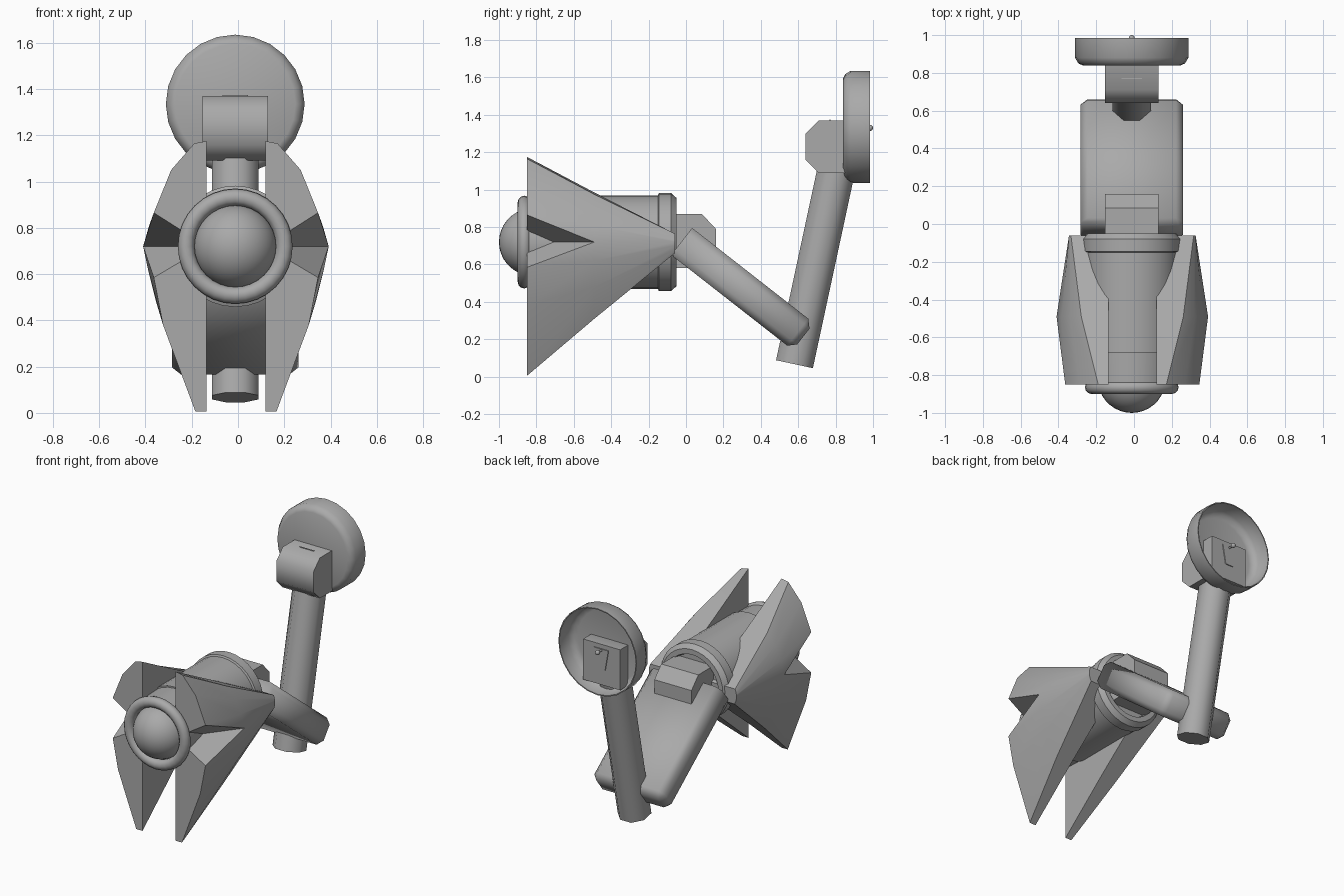
import bpy, bmesh, math
from mathutils import Matrix, Vector

if "Cube" in bpy.data.objects:
    bpy.data.objects.remove(bpy.data.objects["Cube"], do_unlink=True)

CX = -0.012          # centre line of the lamp
AXIS_Z = 0.72        # height of the lamp barrel axis

grey = bpy.data.materials.new("plain grey")
grey.use_nodes = True
grey.diffuse_color = (0.4, 0.4, 0.4, 1)
grey.node_tree.nodes["Principled BSDF"].inputs["Base Color"].default_value = (0.4, 0.4, 0.4, 1)


def finish(name, bm, smooth=None):
    """Turn a bmesh into a named object, smooth below the given angle."""
    bmesh.ops.remove_doubles(bm, verts=bm.verts, dist=0.0005)
    bmesh.ops.recalc_face_normals(bm, faces=bm.faces)
    mesh = bpy.data.meshes.new(name)
    bm.to_mesh(mesh)
    bm.free()
    mesh.materials.append(grey)
    obj = bpy.data.objects.new(name, mesh)
    bpy.context.collection.objects.link(obj)
    if smooth:
        bpy.ops.object.select_all(action='DESELECT')
        obj.select_set(True)
        bpy.context.view_layer.objects.active = obj
        bpy.ops.object.shade_smooth_by_angle(angle=math.radians(smooth))
    return obj


def revolve(name, profile, z, sides=32, smooth=35):
    """Spin (y, radius) points about a line along y."""
    bm = bmesh.new()
    verts = [bm.verts.new((CX + r, y, z)) for y, r in profile]
    edges = [bm.edges.new(pair) for pair in zip(verts, verts[1:])]
    bmesh.ops.spin(bm, geom=verts + edges, cent=(CX, 0, z), axis=(0, 1, 0),
                   angle=2 * math.pi, steps=sides, use_merge=True)
    return finish(name, bm, smooth)


def prism(name, outline, half_width, smooth=None):
    """Extrude a (y, z) outline sideways."""
    bm = bmesh.new()
    face = bm.faces.new([bm.verts.new((CX - half_width, y, z)) for y, z in outline])
    new = bmesh.ops.extrude_face_region(bm, geom=[face])["geom"]
    bmesh.ops.translate(bm, vec=(2 * half_width, 0, 0),
                        verts=[v for v in new if isinstance(v, bmesh.types.BMVert)])
    return finish(name, bm, smooth)


def rod(name, start, end, radius, sides):
    """Straight bar between two points, with a flat side to the front."""
    start, end = Vector(start), Vector(end)
    bm = bmesh.new()
    turn = (end - start).to_track_quat('Z', 'Y').to_matrix().to_4x4()
    bmesh.ops.create_cone(bm, cap_ends=True, segments=sides, radius1=radius, radius2=radius,
                          depth=(end - start).length,
                          matrix=Matrix.Translation((start + end) / 2) @ turn
                          @ Matrix.Rotation(math.pi / sides, 4, 'Z'))
    return finish(name, bm, 50)


def ball(name, y, z, radius, sides):
    bm = bmesh.new()
    bmesh.ops.create_uvsphere(bm, u_segments=sides, v_segments=sides // 2, radius=radius,
                              matrix=Matrix.Translation((CX, y, z)))
    return finish(name, bm, 50)


# Lamp barrel, rounded front bezel, rear collar and bulb
revolve("barrel", [(-0.84, 0), (-0.84, 0.235), (-0.68, 0.24), (-0.68, 0.25),
                   (-0.15, 0.25), (-0.15, 0)], AXIS_Z)
bezel = [(-0.865 + 0.035 * math.sin(t * math.pi / 6), 0.212 + 0.036 * math.cos(t * math.pi / 6))
         for t in range(13)]
revolve("front_bezel", bezel, AXIS_Z)
revolve("rear_collar", [(-0.155, 0.24), (-0.145, 0.262), (-0.08, 0.262), (-0.05, 0.235),
                        (-0.05, 0.2), (-0.08, 0.19), (-0.08, 0)], AXIS_Z)
ball("bulb", -0.82, AXIS_Z, 0.18, 36)

# Barn-door wings: (x, z) outlines from inner edge to notch, front to back
STATIONS = (-0.85, -0.49, -0.06)
INNER = 0.127
UPPER = [[(INNER, 1.175), (0.18, 1.165), (0.28, 1.05), (0.355, 0.865)],
         [(INNER, 0.985), (0.27, 0.975), (0.33, 0.9), (0.375, 0.81)],
         [(INNER, 0.765), (0.325, 0.765), (0.33, 0.75), (0.335, 0.73)]]
LOWER = [[(INNER, 0.005), (0.175, 0.005), (0.315, 0.38), (0.355, 0.585)],
         [(INNER, 0.31), (0.25, 0.31), (0.345, 0.48), (0.38, 0.62)],
         [(INNER, 0.66), (0.32, 0.66), (0.33, 0.68), (0.335, 0.7)]]
MIDDLE = (INNER, 0.401, 0.335)


def wing(name, side):
    bm = bmesh.new()

    def face(*points):
        unique = list(dict.fromkeys(points))
        if len(unique) > 2:
            bm.faces.new([bm.verts.new((side * x - 0.009, y, z)) for x, y, z in unique])

    for half in (UPPER, LOWER):
        rows = [[(x, y, z) for x, z in row] + [(mid, y, AXIS_Z)]
                for row, y, mid in zip(half, STATIONS, MIDDLE)]
        core = [(INNER, y, AXIS_Z) for y in STATIONS]
        for i in range(2):
            a, b = rows[i], rows[i + 1]
            for j in range(4):
                if i == 0 and j == 3:
                    face(a[3], b[3], b[4])              # outer skin beside the notch
                else:
                    face(a[j], a[j + 1], b[j + 1], b[j])
            face(core[i], a[0], b[0], core[i + 1])      # flat inner side
        face(core[0], *rows[0][:4])                     # front
        face(rows[0][3], rows[1][4], core[0])           # notch wall
        face(core[2], *rows[2])                         # back end
    return finish(name, bm, 40)


wing("left_wing", 1)
wing("right_wing", -1)

# Hinge block behind the barrel
prism("hinge_block", [(-0.1, 0.58), (0.05, 0.58), (0.16, 0.66), (0.16, 0.79),
                      (0.085, 0.87), (-0.1, 0.87)], 0.142)

# Broad sloping arm, chamfered except at its upper end
bm = bmesh.new()
bmesh.ops.create_cube(bm, size=1, matrix=Matrix.Diagonal((0.545, 0.826, 0.183, 1)))
edges = [e for e in bm.edges if any(v.co.y > 0 for v in e.verts)]
bmesh.ops.bevel(bm, geom=edges, offset=0.038, segments=1, affect='EDGES')
bmesh.ops.transform(bm, verts=bm.verts, matrix=Matrix.Translation((CX, 0.302, 0.469))
                    @ Matrix.Rotation(math.radians(-38), 4, 'X'))
finish("lower_arm", bm, 100)

# Leaning eight-sided post
rod("upper_post", (CX, 0.58, 0.067), (CX, 0.815, 1.16), 0.109, 8)

# Mount block running through the wall dish, with a slim strip on top
prism("mount_block", [(0.71, 1.37), (0.64, 1.3), (0.64, 1.16), (0.71, 1.09),
                      (0.94, 1.09), (0.94, 1.37)], 0.142, 60)
prism("mount_strip", [(0.767, 1.369), (0.773, 1.369), (0.773, 1.374), (0.767, 1.374)], 0.055)
revolve("wall_dish", [(0.84, 0), (0.84, 0.26), (0.85, 0.282), (0.88, 0.3), (0.985, 0.3),
                      (0.985, 0.293), (0.89, 0.29), (0.862, 0.268), (0.855, 0.24),
                      (0.85, 0)], 1.335, 24, 50)

# Switch tongue and knob on the back of the mount
bm = bmesh.new()
tongue = [(-0.055, 1.34), (0.055, 1.34), (0.03, 1.2), (-0.03, 1.2)]
front = bm.faces.new([bm.verts.new((CX + x, 0.938, z)) for x, z in tongue])
new = bmesh.ops.extrude_face_region(bm, geom=[front])["geom"]
bmesh.ops.translate(bm, vec=(0, 0.008, 0),
                    verts=[v for v in new if isinstance(v, bmesh.types.BMVert)])
finish("switch_tongue", bm)
rod("knob_stem", (CX, 0.93, 1.33), (CX, 0.985, 1.33), 0.007, 10)
ball("knob", 0.984, 1.33, 0.016, 16)
